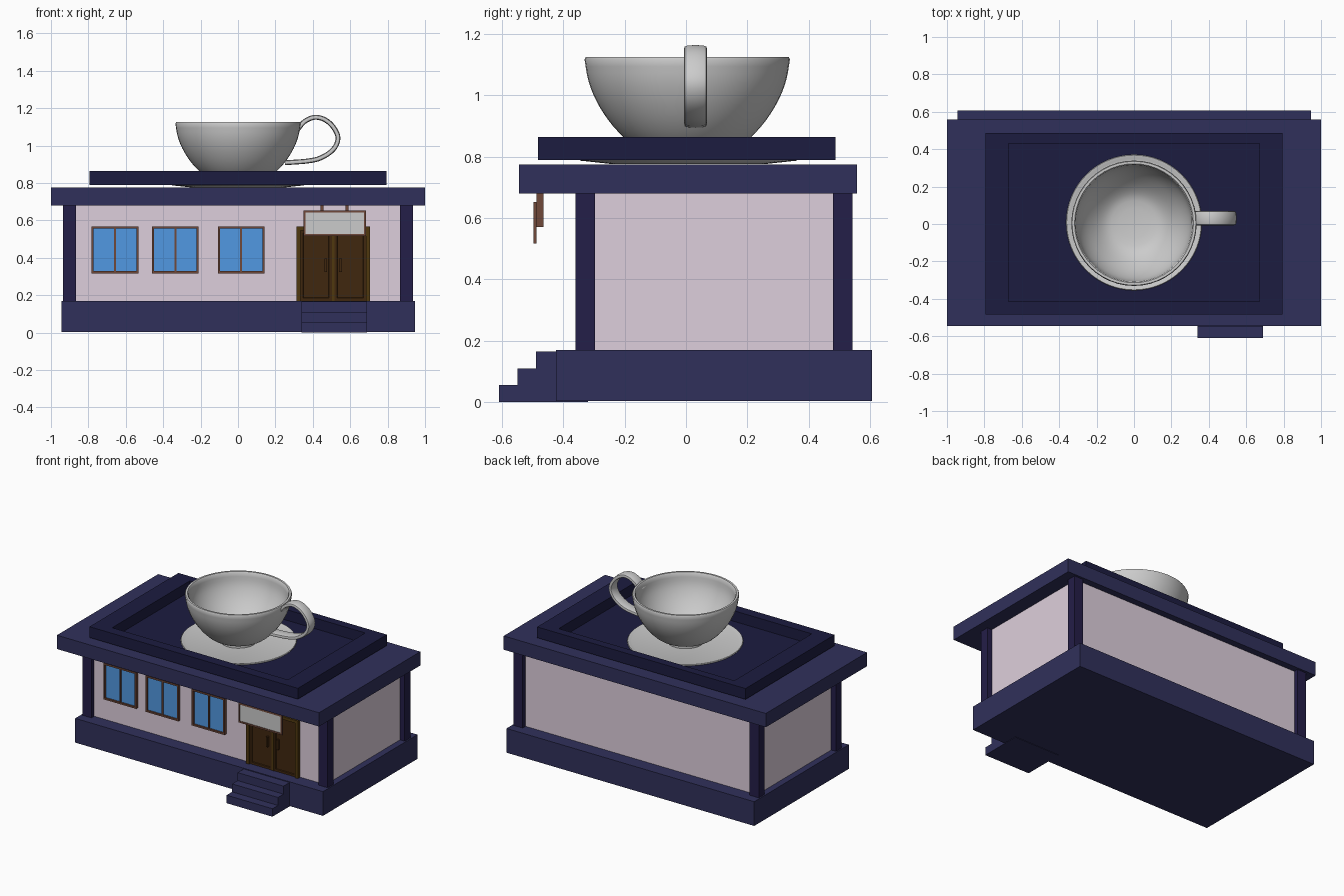
import bpy, bmesh, math
from mathutils import Vector

if "Cube" in bpy.data.objects:
    bpy.data.objects.remove(bpy.data.objects["Cube"])


def mat(name, hexcol):
    rgb = [int(hexcol[i:i + 2], 16) / 255 for i in (0, 2, 4)]
    m = bpy.data.materials.new(name)
    m.diffuse_color = [((c + 0.055) / 1.055) ** 2.4 if c > 0.04 else c / 12.92 for c in rgb] + [1]
    m.use_nodes = True
    m.node_tree.nodes["Principled BSDF"].inputs["Base Color"].default_value = m.diffuse_color
    return m


NAVY = mat("navy", "30305b")
DARK = mat("dark_navy", "1c1c40")
POST = mat("post_navy", "241e48")
WALL = mat("pale_wall", "decfdc")
WOOD = mat("door_wood", "40270f")
TRIM = mat("door_trim", "50390f")
BROWN = mat("frame_brown", "70493a")
GLASS = mat("window_blue", "5198e2")


def finish(bm, name, material=None):
    bmesh.ops.recalc_face_normals(bm, faces=bm.faces[:])
    me = bpy.data.meshes.new(name)
    bm.to_mesh(me)
    bm.free()
    ob = bpy.data.objects.new(name, me)
    bpy.context.collection.objects.link(ob)
    if material:
        me.materials.append(material)
    return ob


def box_bm(x0, x1, y0, y1, z0, z1):
    bm = bmesh.new()
    bmesh.ops.create_cube(bm, size=1)
    for v in bm.verts:
        v.co = (x1 if v.co.x > 0 else x0, y1 if v.co.y > 0 else y0, z1 if v.co.z > 0 else z0)
    return bm


def box(name, material, *dims):
    return finish(box_bm(*dims), name, material)


def picture_frame(name, material, x0, x1, z0, z1, y0, y1, t):
    """Rectangular frame facing the front."""
    bm = bmesh.new()
    for d in ((x0, x0 + t, z0, z1), (x1 - t, x1, z0, z1),
              (x0 + t, x1 - t, z0, z0 + t), (x0 + t, x1 - t, z1 - t, z1)):
        part = box_bm(d[0], d[1], y0, y1, d[2], d[3])
        tmp = bpy.data.meshes.new("tmp")
        part.to_mesh(tmp)
        part.free()
        bm.from_mesh(tmp)
        bpy.data.meshes.remove(tmp)
    return finish(bm, name, material)


def smooth(ob, angle=40):
    bpy.ops.object.select_all(action='DESELECT')
    ob.select_set(True)
    bpy.context.view_layer.objects.active = ob
    bpy.ops.object.shade_smooth_by_angle(angle=math.radians(angle))


def spline(pts, n):
    """Catmull-Rom points through a 2D list."""
    p = [Vector(q) for q in pts]
    p = [2 * p[0] - p[1]] + p + [2 * p[-1] - p[-2]]
    out = []
    for i in range(1, len(p) - 2):
        a, b, c, d = p[i - 1:i + 3]
        for k in range(n):
            t = k / n
            out.append(0.5 * (2 * b + (c - a) * t + (2 * a - 5 * b + 4 * c - d) * t * t
                              + (3 * b - a - 3 * c + d) * t ** 3))
    return out + [p[-2]]


def lathe(name, profile, centre, steps=48):
    bm = bmesh.new()
    vs = [bm.verts.new((r, 0, z)) for r, z in profile]
    es = [bm.edges.new(e) for e in zip(vs, vs[1:])]
    bmesh.ops.spin(bm, geom=vs + es, axis=(0, 0, 1), cent=(0, 0, 0), angle=math.tau, steps=steps)
    bmesh.ops.remove_doubles(bm, verts=bm.verts[:], dist=1e-5)
    bmesh.ops.translate(bm, verts=bm.verts[:], vec=centre)
    ob = finish(bm, name)
    smooth(ob)
    return ob


# Base, walls, corner posts
box("base", NAVY, -0.945, 0.945, -0.424, 0.606, 0.003, 0.17)
box("walls", WALL, -0.90, 0.90, -0.33, 0.512, 0.17, 0.68)
for sx, side in ((-1, "left"), (1, "right")):
    for y, end in ((-0.36, "front"), (0.48, "back")):
        xs = sorted((sx * 0.866, sx * 0.936))
        box(f"post_{end}_{side}", POST, *xs, y, y + 0.063, 0.17, 0.68)

# Roof slab and recessed tray above it
box("roof_slab", NAVY, -1, 1, -0.545, 0.558, 0.68, 0.775)
bm = box_bm(-0.795, 0.795, -0.483, 0.487, 0.79, 0.865)
top = max(bm.faces, key=lambda f: f.calc_center_median().z)
for z in (0.865, 0.792):
    bmesh.ops.inset_individual(bm, faces=[top], thickness=0.001)
    for v in top.verts:
        v.co = (math.copysign(0.67, v.co.x), 0.43 if v.co.y > 0 else -0.414, z)
finish(bm, "roof_tray", DARK)

# Stairs
bm = bmesh.new()
prof = [(-0.61, 0), (-0.61, 0.055), (-0.55, 0.055), (-0.55, 0.11), (-0.49, 0.11),
        (-0.49, 0.165), (-0.32, 0.165), (-0.32, 0)]
f = bm.faces.new([bm.verts.new((0.34, y, z)) for y, z in prof])
ext = bmesh.ops.extrude_face_region(bm, geom=[f])["geom"]
bmesh.ops.translate(bm, verts=[g for g in ext if isinstance(g, bmesh.types.BMVert)], vec=(0.35, 0, 0))
finish(bm, "stairs", NAVY)

# Windows
for i, x in enumerate((-0.783, -0.46, -0.108)):
    box(f"window_glass_{i}", GLASS, x + 0.005, x + 0.245, -0.338, -0.325, 0.322, 0.562)
    picture_frame(f"window_frame_{i}", BROWN, x, x + 0.25, 0.317, 0.567, -0.35, -0.325, 0.011)
    box(f"window_mullion_{i}", BROWN, x + 0.12, x + 0.13, -0.346, -0.325, 0.325, 0.56)

# Double door with trim, inset panels and pulls
box("door_trim_left", TRIM, 0.312, 0.334, -0.356, -0.325, 0.17, 0.567)
box("door_trim_right", TRIM, 0.684, 0.706, -0.356, -0.325, 0.17, 0.567)
box("door_trim_top", TRIM, 0.334, 0.684, -0.356, -0.325, 0.547, 0.567)
box("door_trim_middle", TRIM, 0.502, 0.516, -0.35, -0.325, 0.17, 0.547)
for x0, hx, side in ((0.334, 0.463, "left"), (0.516, 0.541, "right")):
    bm = box_bm(x0, x0 + 0.168, -0.346, -0.325, 0.17, 0.547)
    face = min(bm.faces, key=lambda f: f.calc_center_median().y)
    bmesh.ops.inset_individual(bm, faces=[face], thickness=0.02)
    bmesh.ops.inset_individual(bm, faces=[face], thickness=0.004, depth=-0.005)
    finish(bm, f"door_leaf_{side}", WOOD)
    box(f"door_pull_{side}", WOOD, hx, hx + 0.014, -0.358, -0.34, 0.325, 0.395)

# Hanging sign
picture_frame("sign_frame", BROWN, 0.35, 0.685, 0.517, 0.653, -0.497, -0.487, 0.011)
box("sign_board", None, 0.356, 0.679, -0.493, -0.488, 0.523, 0.647)
for x, side in ((0.441, "left"), (0.575, "right")):
    box(f"sign_hanger_{side}", BROWN, x, x + 0.016, -0.488, -0.464, 0.57, 0.682)

# Saucer
C = (0, 0.008, 0)
lathe("saucer", [(0, 0.776), (0.25, 0.776), (0.352, 0.787), (0.363, 0.797), (0.36, 0.802),
                 (0.343, 0.799), (0.335, 0.796), (0, 0.796)], C, 64)

# Cup bowl: outer wall, rounded lip, inner wall
outer = [(0.115, 0.818), (0.165, 0.833), (0.21, 0.866), (0.258, 0.92), (0.298, 0.985),
         (0.323, 1.05), (0.335, 1.117)]
inner = [(0.312, 1.117), (0.302, 1.05), (0.277, 0.99), (0.24, 0.935), (0.19, 0.882),
         (0.14, 0.85), (0.08, 0.838)]
lathe("cup", [(0.0, 0.796), (0.115, 0.796)] + [tuple(p) for p in spline(outer, 3)]
      + [(0.331, 1.125), (0.318, 1.125)] + [tuple(p) for p in spline(inner, 3)] + [(0, 0.836)], (0, 0.004, 0))

# Cup handle: rounded strip swept along a loop
path = spline([(0.315, 1.08), (0.355, 1.128), (0.41, 1.151), (0.465, 1.138), (0.51, 1.098),
               (0.535, 1.04), (0.51, 0.98), (0.445, 0.935), (0.37, 0.917), (0.25, 0.908)], 4)
bm = bmesh.new()
rings = []
for i, p in enumerate(path):
    t = (path[min(i + 1, len(path) - 1)] - path[max(i - 1, 0)]).normalized()
    n = Vector((-t.y, t.x))
    ring = []
    for k in range(12):
        a = math.tau * k / 12
        u = math.copysign(abs(math.cos(a)) ** 0.6, math.cos(a)) * 0.038
        w = math.copysign(abs(math.sin(a)) ** 0.6, math.sin(a)) * 0.013
        ring.append(bm.verts.new((p.x + n.x * w, 0.031 + u, p.y + n.y * w)))
    rings.append(ring)
for a, b in zip(rings, rings[1:]):
    for k in range(12):
        bm.faces.new((a[k], a[(k + 1) % 12], b[(k + 1) % 12], b[k]))
bm.faces.new(rings[0])
bm.faces.new(rings[-1])
smooth(finish(bm, "cup_handle"), 50)
